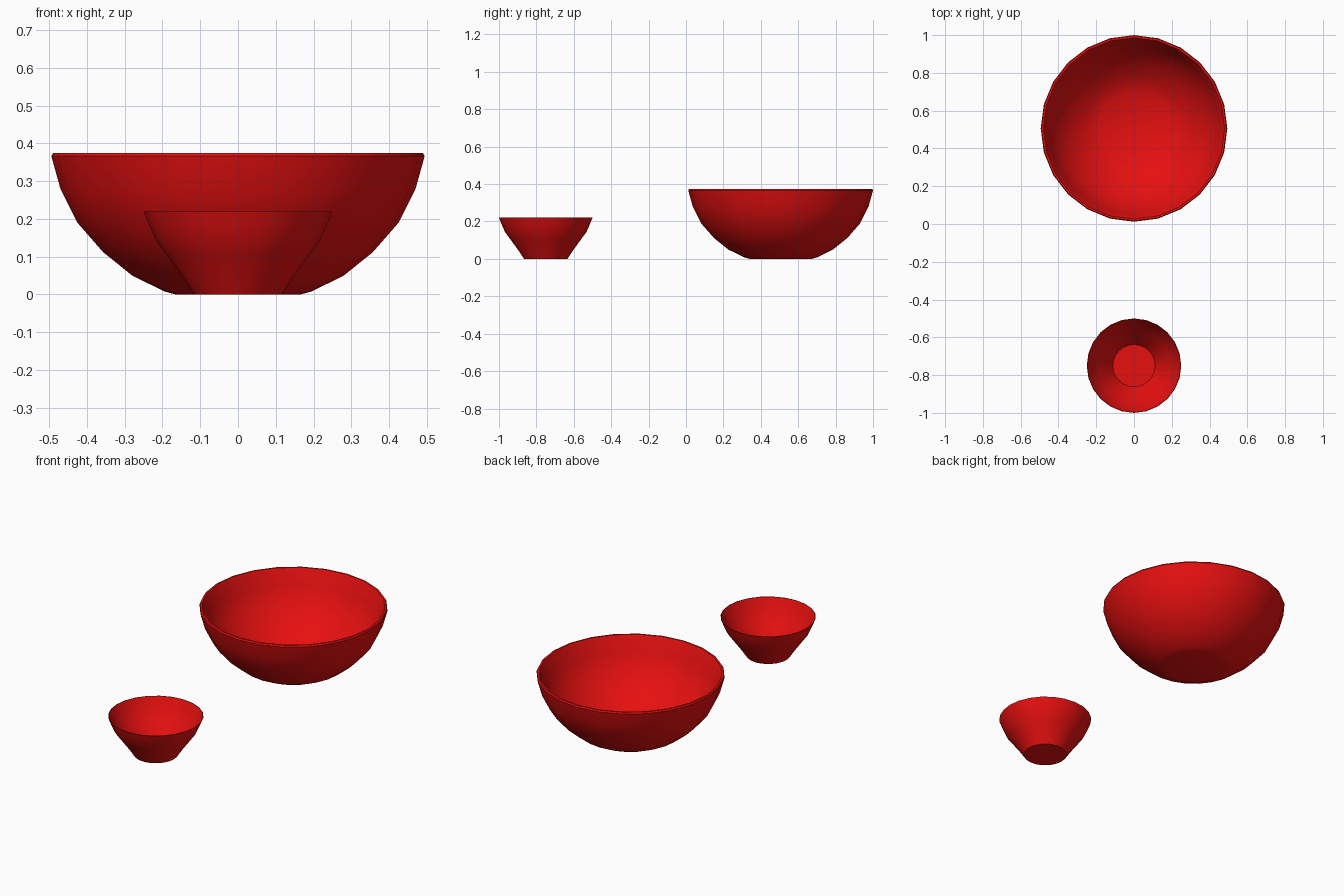
import bpy
import math

cube = bpy.data.objects.get("Cube")
if cube:
    bpy.data.objects.remove(cube, do_unlink=True)

red = bpy.data.materials.new("glossy_red")
red.use_nodes = True
colour = (0.8, 0.005, 0.005, 1)
red.diffuse_color = colour
red.node_tree.nodes["Principled BSDF"].inputs["Base Color"].default_value = colour


def lathe(name, profile, y, sides=24):
    """Revolve (radius, height) points into a bowl, capping both floors."""
    verts, faces = [], []
    for r, z in profile:
        for i in range(sides):
            a = math.tau * i / sides
            verts.append((r * math.cos(a), r * math.sin(a), z))
    for ring in range(len(profile) - 1):
        for i in range(sides):
            j = (i + 1) % sides
            lo, hi = ring * sides, (ring + 1) * sides
            faces.append((lo + i, lo + j, hi + j, hi + i))
    last = (len(profile) - 1) * sides
    faces.append(tuple(reversed(range(sides))))
    faces.append(tuple(range(last, last + sides)))
    mesh = bpy.data.meshes.new(name)
    mesh.from_pydata(verts, [], faces)
    mesh.materials.append(red)
    obj = bpy.data.objects.new(name, mesh)
    obj.location.y = y
    bpy.context.collection.objects.link(obj)
    bpy.ops.object.select_all(action="DESELECT")
    obj.select_set(True)
    bpy.context.view_layer.objects.active = obj
    bpy.ops.object.shade_smooth_by_angle(angle=math.radians(40))
    return obj


# Large rounded bowl: outside wall, rolled rim, inside wall
lathe("large_bowl", [
    (0.165, 0), (0.195, 0.008), (0.28, 0.05), (0.357, 0.112),
    (0.425, 0.19), (0.47, 0.28), (0.494, 0.366), (0.49, 0.374),
    (0.48, 0.374), (0.475, 0.366), (0.453, 0.285), (0.41, 0.2),
    (0.345, 0.126), (0.272, 0.066), (0.19, 0.02)], 0.506)

# Small footed bowl with a thin wall
outer = [(0.116, 0), (0.148, 0.048), (0.19, 0.106), (0.218, 0.144),
         (0.238, 0.19), (0.25, 0.22)]
inner = [(r - 0.004, z + 0.003) for r, z in reversed(outer[:-1])]
lathe("small_bowl", outer + [(0.247, 0.22)] + inner, -0.75)
